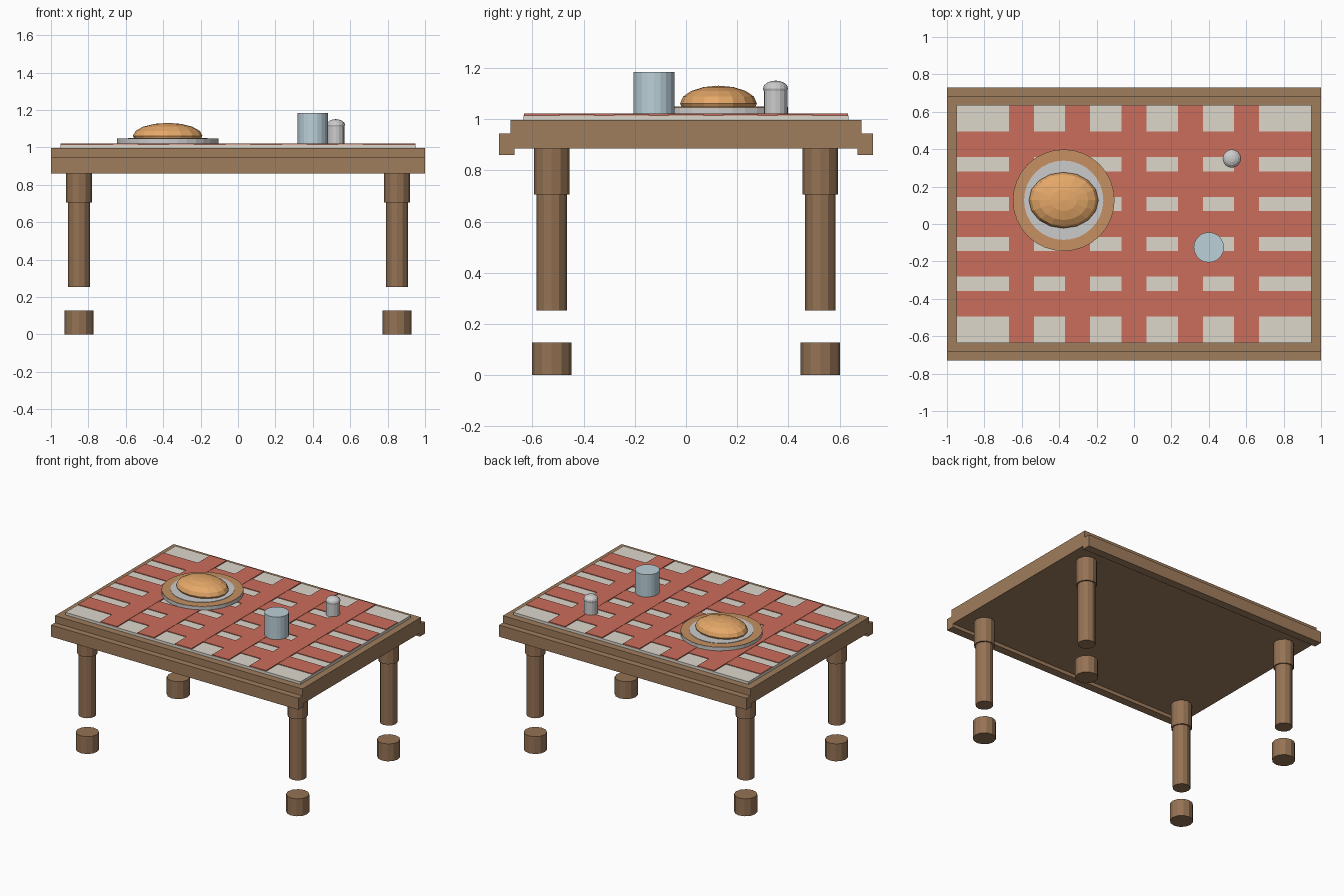
import bpy, math

if "Cube" in bpy.data.objects:
    bpy.data.objects.remove(bpy.data.objects["Cube"])

def mat(name, r, g, b):
    m = bpy.data.materials.new(name)
    m.diffuse_color = (r, g, b, 1)
    m.use_nodes = True
    m.node_tree.nodes["Principled BSDF"].inputs["Base Color"].default_value = m.diffuse_color
    return m

WOOD = mat("wood", .35, .205, .11)
LEG = mat("leg_wood", .30, .17, .09)
CLOTH = mat("cloth", .72, .68, .6)
RED = mat("red_check", .6, .155, .105)
CHINA = mat("china", .72, .72, .7)
RIM = mat("plate_rim", .56, .28, .12)
CRUST = mat("crust", .78, .39, .14)
GLASS = mat("glass", .5, .63, .69)

def finish(name, m):
    ob = bpy.context.object
    ob.name = name
    ob.data.materials.append(m)
    return ob

def box(name, m, x, y, z):
    """Box from (min, max) ranges."""
    bpy.ops.mesh.primitive_cube_add(size=1, location=[sum(r) / 2 for r in (x, y, z)])
    bpy.context.object.scale = [r[1] - r[0] for r in (x, y, z)]
    return finish(name, m)

def cyl(name, m, x, y, z0, z1, r, n=12):
    bpy.ops.mesh.primitive_cylinder_add(vertices=n, radius=r, depth=z1 - z0,
                                        location=(x, y, (z0 + z1) / 2))
    return finish(name, m)

def ball(name, m, loc, scale, n=16, rings=8):
    bpy.ops.mesh.primitive_uv_sphere_add(segments=n, ring_count=rings, radius=1, location=loc)
    bpy.context.object.scale = scale
    return finish(name, m)

# Table top and the long side rails
box("table_top", WOOD, (-1, 1), (-.685, .685), (.885, .996))
box("front_rail", WOOD, (-1, 1), (-.73, -.67), (.86, .945))
box("back_rail", WOOD, (-1, 1), (.67, .73), (.86, .945))

# Legs: collar, shaft and separate foot at each corner
for sx, xn in ((-1, "left"), (1, "right")):
    for sy, yn in ((-1, "front"), (1, "back")):
        x, y, tag = sx * .85, sy * .525, f"{yn}_{xn}"
        cyl(f"{tag}_collar", LEG, x, y, .705, .89, .069)
        cyl(f"{tag}_leg", LEG, x, y, .253, .75, .059)
        cyl(f"{tag}_foot", LEG, x, y, 0, .127, .077)

# Checked tablecloth
box("tablecloth", CLOTH, (-.95, .95), (-.635, .635), (.99, 1.015))
for i in range(-2, 3):
    cx, cy = i * .301, i * .213
    box("lengthwise_stripe", RED, (-.948, .948), (cy - .069, cy + .069), (1.012, 1.02))
    box("crosswise_stripe", RED, (cx - .067, cx + .067), (-.633, .633), (1.012, 1.022))

# Plate with coloured rim
px, py = -.376, .127
cyl("plate", CHINA, px, py, 1.02, 1.044, .272, 32)
cyl("plate_rim", RIM, px, py, 1.04, 1.047, .271, 32)
cyl("plate_centre", CHINA, px, py, 1.042, 1.05, .212, 32)

# Bread loaf
ball("bread", CRUST, (px, py, 1.062), (.186, .15, .069))

# Drinking cup
cyl("cup", GLASS, .4, -.125, 1.018, 1.184, .081, 20)

# Salt shaker with domed cap
cyl("shaker_body", CHINA, .523, .35, 1.018, 1.118, .046, 16)
ball("shaker_cap", CHINA, (.523, .35, 1.12), (.049, .049, .031), 16, 8)
